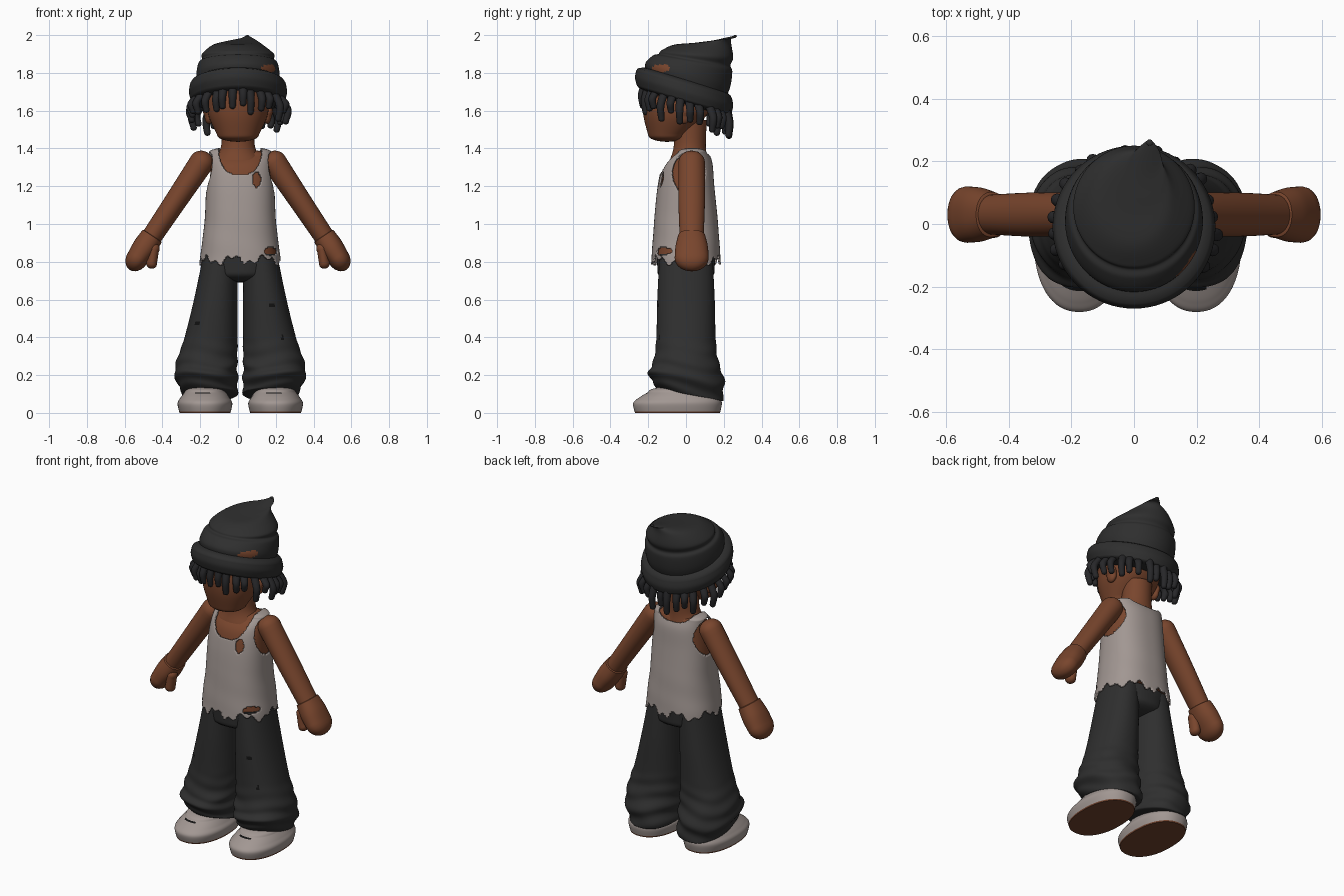
import bpy, bmesh, math, random
from mathutils import Matrix, Vector

random.seed(4)
if "Cube" in bpy.data.objects:
    bpy.data.objects.remove(bpy.data.objects["Cube"])


def material(name, red, green, blue):
    mat = bpy.data.materials.new(name)
    mat.use_nodes = True
    mat.diffuse_color = (red, green, blue, 1)
    shader = mat.node_tree.nodes["Principled BSDF"]
    shader.inputs["Base Color"].default_value = mat.diffuse_color
    shader.inputs["Roughness"].default_value = .8
    return mat


SKIN = material("brown skin", .19, .06, .026)
CLOTH = material("charcoal cloth", .028, .028, .028)
HAIR = material("black hair", .02, .02, .022)
PALE = material("pale grey cloth", .36, .31, .29)
SOLE = material("brown rubber", .16, .055, .027)
SHADOW = material("rip shadow", .006, .006, .006)

# The body sits slightly to its own left of the head
BODY = Matrix.Translation((.012, 0, 0))
SIDES = {"left": Matrix.Identity(4), "right": Matrix.Diagonal((-1, 1, 1, 1))}


def smooth_rings(keys, steps):
    """Smooth interpolation through the cross-section keys."""
    keys = [Vector(tuple(key) + (0,) * (6 - len(key))) for key in keys]
    rings = []
    for i, (start, end) in enumerate(zip(keys, keys[1:])):
        before = keys[max(i - 1, 0)]
        after = keys[min(i + 2, len(keys) - 1)]
        lead, trail = (end - before) / 2, (after - start) / 2
        for step in range(steps):
            t = step / steps
            hold = t * t * (3 - 2 * t)
            rings.append(start.lerp(end, hold) + lead * t * (1 - t) ** 2
                         - trail * t * t * (1 - t))
    return rings + [keys[-1]]


def dome_rings(ring, height, steps):
    """Rounded end that shrinks a ring to a point."""
    for step in range(1, steps + 1):
        turn = math.pi / 2 * step / steps
        copy = ring.copy()
        copy[0] += height * math.sin(turn)
        copy[1] *= max(math.cos(turn), .01)
        copy[2] *= max(math.cos(turn), .01)
        yield copy


def loft(bm, keys, dome, sides=48, steps=6, power=2, matrix=BODY, bulge=None):
    """Skin keys of (z, radius x, radius y, centre y, slope, centre x)."""
    rings = smooth_rings(keys, steps)
    bottom = list(dome_rings(rings[0], -dome[0], steps))
    rings = bottom[::-1] + rings + list(dome_rings(rings[-1], dome[1], steps))
    rows = []
    for z, wide, deep, shift, slope, aside in rings:
        row = []
        for i in range(sides):
            angle = math.tau * i / sides
            c, s = math.cos(angle), math.sin(angle)
            grow = bulge(angle, z) if bulge else 1
            x = math.copysign(abs(c) ** (2 / power), c) * wide * grow
            y = math.copysign(abs(s) ** (2 / power), s) * deep * grow
            row.append(bm.verts.new(matrix @ Vector((aside + x, shift + y, z - slope * y))))
        rows.append(row)
    for low, high in zip(rows, rows[1:]):
        for i in range(sides):
            bm.faces.new((low[i - 1], low[i], high[i], high[i - 1]))
    bm.faces.new(rows[0][::-1])
    bm.faces.new(rows[-1])


def finish(bm, name, mats, rule=None, cut=None):
    bmesh.ops.recalc_face_normals(bm, faces=bm.faces)
    if cut:
        gone = [face for face in bm.faces if cut(face.calc_center_median())]
        bmesh.ops.delete(bm, geom=gone, context="FACES")
    if rule:
        for face in bm.faces:
            face.material_index = int(rule(face.calc_center_median()))
    mesh = bpy.data.meshes.new(name)
    bm.to_mesh(mesh)
    bm.free()
    part_object = bpy.data.objects.new(name, mesh)
    bpy.context.collection.objects.link(part_object)
    for mat in mats:
        mesh.materials.append(mat)
    bpy.ops.object.select_all(action="DESELECT")
    part_object.select_set(True)
    bpy.context.view_layer.objects.active = part_object
    bpy.ops.object.shade_smooth_by_angle(angle=math.radians(50))
    return part_object


def part(name, keys, dome, mats, rule=None, cut=None, **options):
    bm = bmesh.new()
    loft(bm, keys, dome, **options)
    return finish(bm, name, mats, rule, cut)


def inside(u, v, centre_u, centre_v, radius_u, radius_v, power=2):
    return abs((u - centre_u) / radius_u) ** power + abs((v - centre_v) / radius_v) ** power < 1


# Torso and ragged vest
vest_keys = [(.76, .215, .19), (.85, .21, .18), (1, .19, .17), (1.2, .18, .15),
             (1.32, .17, .13, .01), (1.38, .165, .09, .03)]
torso_keys = [(z - .015, wide - .015, deep - .015, *rest)
              for z, wide, deep, *rest in vest_keys[1:]]
part("torso", torso_keys, (.01, .03), [SKIN], power=2.4)


def vest_cut(p):
    x, angle = p.x - BODY.translation.x, math.atan2(p.y, p.x)
    hem = .81 + .018 * math.sin(7 * angle + 1) + .012 * math.sin(19 * angle)
    neckline = inside(x, p.z, 0, 1.43, .118, .17 if p.y < .03 else .07, 2.6)
    armhole = abs(x) > .1 and inside(p.y, p.z, .015, 1.27, .09, .11)
    holes = p.y < 0 and (inside(p.x, p.z, .1, 1.235, .024, .042)
                         or inside(p.x, p.z, .175, .855, .036, .022))
    return p.z < hem or neckline or armhole or holes


vest = part("vest", vest_keys, (0, .03), [PALE], cut=vest_cut, sides=160, steps=18, power=2.4,
            bulge=lambda angle, z: 1 + .03 * math.sin(34 * z + 2 * angle) * max(0, 1.1 - z))
thickness = vest.modifiers.new("thickness", "SOLIDIFY")
thickness.thickness = .01

# Neck, head and ears
part("neck", [(1.34, .13, .1, .015), (1.41, .09, .085, .02), (1.55, .085, .085, .025)],
     (0, 0), [SKIN], matrix=SIDES["left"])
part("head", [(1.47, .11, .1, -.1), (1.57, .155, .165, -.06), (1.66, .165, .19, -.04),
              (1.77, .17, .19, -.02)], (.035, .05), [SKIN], matrix=SIDES["left"], power=2.15)
for label, mirror in SIDES.items():
    part(label + "_ear", [(1.57, .022, .034, -.01, 0, .155), (1.59, .025, .037, -.01, 0, .16)],
         (.04, .04), [SKIN], matrix=mirror, sides=24)

# Short locks hanging below the hat
bm = bmesh.new()
count = 28
for i in range(count):
    angle = math.tau * (i + .5) / count + random.uniform(-.04, .04)
    x, y = math.cos(angle), math.sin(angle)
    root = random.uniform(.205, .225)
    top = 1.66 - .29 * y * root
    drop = random.uniform(.08, .14)
    keys = []
    for t in (1, .5, 0):
        reach = root + (.01 + .035 * abs(x)) * math.sin(2.4 * t)
        keys.append((top - drop * t, .024 - .007 * t, .024 - .007 * t, y * reach, 0, x * reach))
    loft(bm, keys, (.015, .02), sides=12, steps=4, matrix=SIDES["left"])
finish(bm, "hair_locks", [HAIR])

# Hat with a folded brim and a pointed tip, tilted down at the back
part("hat_brim", [(1.66 + .04 * i, radius, radius, -.01, .29)
                  for i, radius in enumerate((.25, .26, .253))],
     (.03, .05), [CLOTH], matrix=SIDES["left"], sides=72)


def hat_hole(p):
    return p.x > 0 and p.y < 0 and inside(p.y, p.z, -.13, 1.825, .05, .02)


part("hat_crown", [(1.73, .21, .21, 0, .3), (1.79, .22, .225, .01, .27), (1.85, .21, .21, .035, .2),
                   (1.87, .19, .19, .045, .16), (1.9, .19, .19, .06, .1), (1.95, .13, .15, .09),
                   (1.97, .07, .09, .15, -.1, .03), (1.98, .04, .05, .21, -.1, .045),
                   (1.995, .01, .01, .26, 0, .05)],
     (0, .005), [CLOTH, SKIN], rule=hat_hole, matrix=SIDES["left"], sides=96, steps=8)

# Arms, hands and thumbs: local z runs down the arm
down = Vector((.557, 0, -.831))
outward = Vector((.831, 0, .557))
limb = Matrix((outward, (0, 1, 0), down)).transposed().to_4x4()
limb.translation = (.17, .03, 1.36)
for label, mirror in SIDES.items():
    frame = mirror @ limb
    part(label + "_arm", [(.04, .065, .07), (.3, .058, .07), (.55, .053, .062)],
         (.06, 0), [SKIN], matrix=frame)
    bm = bmesh.new()
    loft(bm, [(.51, .06, .072), (.58, .064, .086), (.65, .058, .09)],
         (.005, .075), power=2.2, matrix=frame)
    loft(bm, [(.56, .03, .034, -.04, 0, -.045), (.63, .03, .034, -.04, 0, -.078)],
         (.03, .03), sides=24, matrix=frame)
    finish(bm, label + "_hand", [SKIN])


# Baggy trousers with bunched hems and small rips
def folds(angle, z):
    low = max(0, min(1, (.42 - z) * 5))
    return 1 + low * (.03 * math.sin(75 * z + 1.6 * math.sin(angle * 2))
                      + .012 * math.sin(5 * angle + 30 * z))


def ripped(p):
    return p.y < 0 and (inside(p.x + p.z, p.z - p.x * .6, .25, .6, .026, .012)
                        or inside(p.x, p.z, .18, .575, .016, .014)
                        or inside(p.x, p.z, .235, .4, .007, .02))


leg_keys = [(.1, .145, .175, .02, .2), (.19, .165, .2, 0, .1), (.28, .16, .17, 0, 0),
            (.4, .14, .157, 0, 0), (.6, .115, .152, 0, 0), (.84, .09, .14, 0, 0)]
bm = bmesh.new()
loft(bm, [(.74, .17, .15), (.83, .195, .155)], (.05, .005), power=2.3)
for mirror in SIDES.values():
    loft(bm, [(*key, key[1] + .015) for key in leg_keys], (.015, 0), sides=96, steps=11,
         power=2.2, matrix=BODY @ mirror, bulge=folds)
finish(bm, "trousers", [CLOTH, SHADOW], rule=ripped)


# Rounded shoes with brown soles and a toe stitch
def shoe_colour(p):
    if p.z < .01:
        return 1
    stitch = p.y < -.1 and abs(p.z - .105) < .003 and abs(abs(p.x) - .19) < .04
    return 2 if stitch else 0


for label, mirror in SIDES.items():
    part(label + "_shoe", [(0, .135, .225, -.045, 0, .187), (.05, .145, .235, -.045, 0, .187),
                           (.08, .13, .215, -.035, 0, .187), (.11, .11, .18, -.02, 0, .185)],
         (0, .035), [PALE, SOLE, SHADOW], rule=shoe_colour, sides=96, steps=9, power=2.25,
         matrix=BODY @ mirror)
